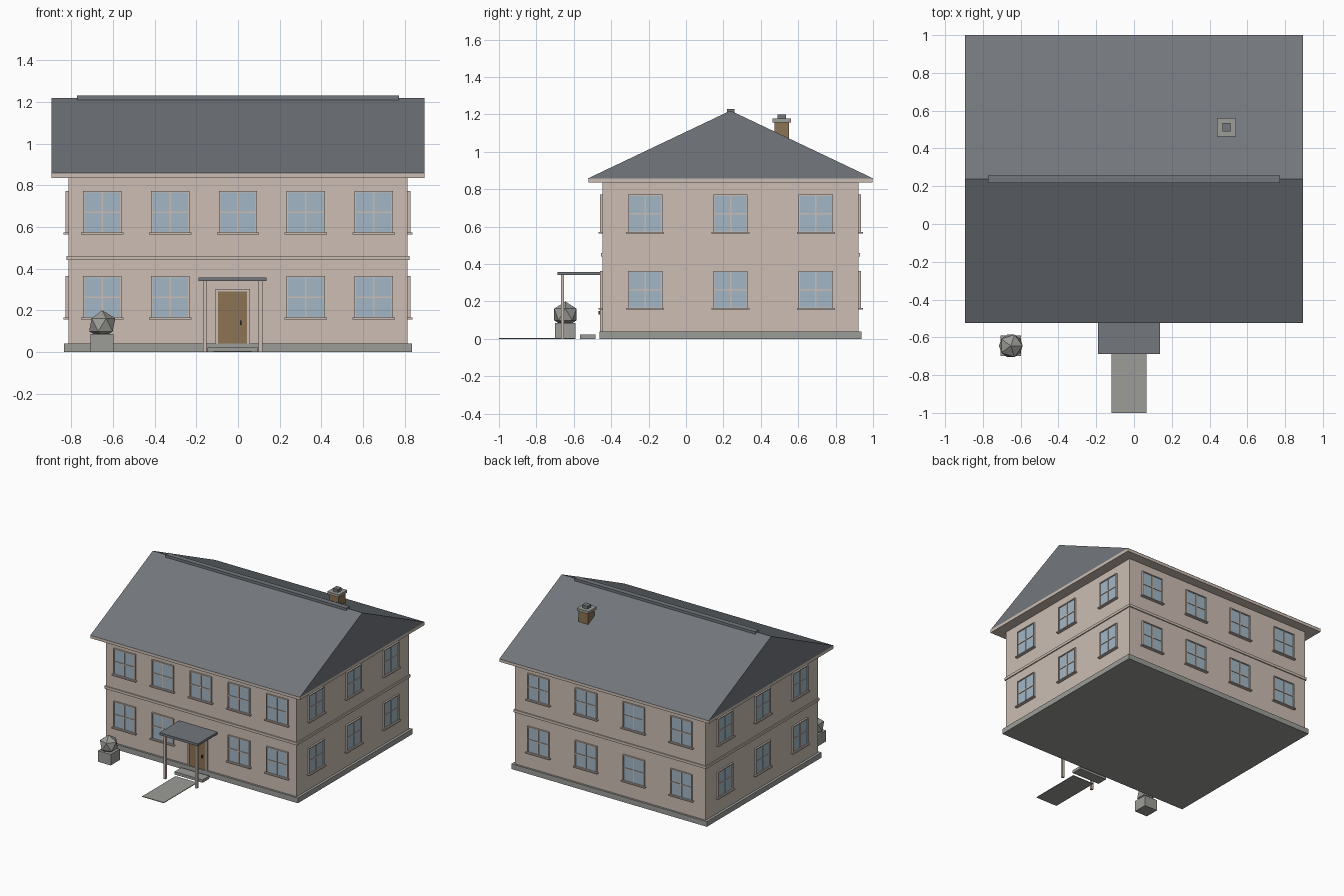
import bpy, bmesh, math
from mathutils import Matrix, Vector

if "Cube" in bpy.data.objects:
    bpy.data.objects.remove(bpy.data.objects["Cube"])


def material(name, r, g, b):
    lin = [((c / 255 + 0.055) / 1.055) ** 2.4 for c in (r, g, b)]
    m = bpy.data.materials.new(name)
    m.diffuse_color = (*lin, 1)
    m.use_nodes = True
    m.node_tree.nodes["Principled BSDF"].inputs["Base Color"].default_value = m.diffuse_color
    return m


PLASTER = material("plaster", 204, 190, 180)
SLATE = material("slate", 115, 119, 125)
STONE = material("stone", 156, 156, 152)
GLASS = material("glass", 162, 182, 197)
WOOD = material("brown", 140, 115, 84)
DARK = material("dark_metal", 60, 58, 55)

CY = 0.238            # house centre in y
HX, HY = 0.815, 0.685  # wall half sizes


def finish(name, bm, mat):
    me = bpy.data.meshes.new(name)
    bmesh.ops.recalc_face_normals(bm, faces=bm.faces[:])
    bm.to_mesh(me)
    bm.free()
    me.materials.append(mat)
    ob = bpy.data.objects.new(name, me)
    bpy.context.collection.objects.link(ob)
    return ob


def boxes(name, spans, mat, matrix=Matrix()):
    """Boxes given as (x0, x1, y0, y1, z0, z1), joined in one object."""
    bm = bmesh.new()
    for x0, x1, y0, y1, z0, z1 in spans:
        c = Vector(((x0 + x1) / 2, (y0 + y1) / 2, (z0 + z1) / 2))
        s = Matrix.Diagonal((x1 - x0, y1 - y0, z1 - z0, 1))
        bmesh.ops.create_cube(bm, size=1, matrix=matrix @ Matrix.Translation(c) @ s)
    return finish(name, bm, mat)


def around(hx, hy, z0, z1):
    return (-hx, hx, CY - hy, CY + hy, z0, z1)


# House body
boxes("plinth", [around(0.835, 0.7, 0, 0.04)], STONE)
boxes("walls", [around(HX, HY, 0.04, 0.84)], PLASTER)
boxes("belt_course", [around(HX + 0.008, HY + 0.008, 0.44, 0.46)], PLASTER)
boxes("eaves_board", [around(0.895, 0.76, 0.835, 0.858)], PLASTER)

# Gable roof: triangle profile extruded along x
bm = bmesh.new()
tri = [bm.verts.new((-0.895, y, z)) for y, z in
       ((CY - 0.762, 0.858), (CY + 0.762, 0.858), (CY, 1.22))]
face = bm.faces.new(tri)
ext = bmesh.ops.extrude_face_region(bm, geom=[face])["geom"]
bmesh.ops.translate(bm, verts=[v for v in ext if isinstance(v, bmesh.types.BMVert)],
                    vec=(1.79, 0, 0))
# keep the start cap so the roof is closed
if not face.is_valid or len([f for f in bm.faces if len(f.verts) == 3]) < 2:
    bm.faces.new(tri)
finish("roof", bm, SLATE)
boxes("ridge_cap", [(-0.773, 0.773, CY - 0.02, CY + 0.02, 1.205, 1.23)], SLATE)

# Chimney
boxes("chimney", [(0.45, 0.53, 0.472, 0.552, 1.0, 1.157)], WOOD)
boxes("chimney_cap", [(0.44, 0.54, 0.462, 0.562, 1.157, 1.177)], STONE)
boxes("chimney_flue", [(0.468, 0.512, 0.49, 0.534, 1.177, 1.2)], SLATE)


# Windows: each wall is a local frame with x along the wall and -y outward
def windows(side, angle, half_len, half_depth, count, skip_low=()):
    mat = (Matrix.Translation((0, CY, 0)) @ Matrix.Rotation(math.radians(angle), 4, 'Z')
           @ Matrix.Translation((0, -half_depth, 0)))
    glass, bars = [], []
    w, h, t = 0.092, 0.102, 0.007
    step = 2 * half_len / count
    for row, z in enumerate((0.262, 0.67)):
        for i in range(count):
            if row == 0 and i in skip_low:
                continue
            x = -half_len + step * (i + 0.5)
            glass.append((x - w + t, x + w - t, -0.006, 0.002, z - h + t, z + h - t))
            for s in (-1, 1):   # frame sides, top and bottom
                xs, zs = x + s * (w - t / 2), z + s * (h - t / 2)
                bars.append((xs - t / 2, xs + t / 2, -0.013, 0.002, z - h, z + h))
                bars.append((x - w + t, x + w - t, -0.013, 0.002, zs - t / 2, zs + t / 2))
            # glazing bars and sill
            bars.append((x - 0.004, x + 0.004, -0.011, 0, z - h + t, z + h - t))
            bars.append((x - w + t, x + w - t, -0.0105, 0, z - 0.004, z + 0.004))
            bars.append((x - w - 0.01, x + w + 0.01, -0.022, 0.002, z - h - 0.004, z - h + 0.004))
    boxes(side + "_window_glass", glass, GLASS, mat)
    boxes(side + "_window_frames", bars, PLASTER, mat)


windows("front", 0, HX, HY, 5, skip_low=(2,))
windows("right", 90, HY, HX, 3)
windows("back", 180, HX, HY, 4)
windows("left", 270, HY, HX, 3)

# Entrance
DX, WY = -0.026, CY - HY
boxes("door", [(DX - 0.07, DX + 0.07, WY - 0.008, WY + 0.002, 0.04, 0.29)], WOOD)
boxes("door_frame", [(DX - 0.083, DX - 0.07, WY - 0.014, WY, 0.04, 0.302),
                     (DX + 0.07, DX + 0.083, WY - 0.014, WY, 0.04, 0.302),
                     (DX - 0.07, DX + 0.07, WY - 0.014, WY, 0.29, 0.302)], PLASTER)
boxes("door_handle", [(0.01, 0.018, WY - 0.02, WY - 0.005, 0.13, 0.15)], DARK)
boxes("canopy", [(DX - 0.164, DX + 0.164, -0.688, WY, 0.34, 0.358)], SLATE)
boxes("canopy_posts", [(DX + s * 0.134 - 0.009, DX + s * 0.134 + 0.009,
                        -0.669, -0.651, 0, 0.342) for s in (-1, 1)], PLASTER)
boxes("door_step", [(DX - 0.12, DX + 0.12, -0.567, -0.485, 0, 0.022)], STONE)
boxes("path", [(DX - 0.092, DX + 0.092, -1.0, -0.593, 0, 0.005)], STONE)

# Planter with faceted shrub
boxes("planter", [(-0.707, -0.597, -0.7, -0.59, 0, 0.085)], STONE)
bm = bmesh.new()
bmesh.ops.create_icosphere(bm, subdivisions=1, radius=0.07,
                           matrix=Matrix.Translation((-0.652, -0.645, 0.13)))
finish("shrub", bm, STONE)
